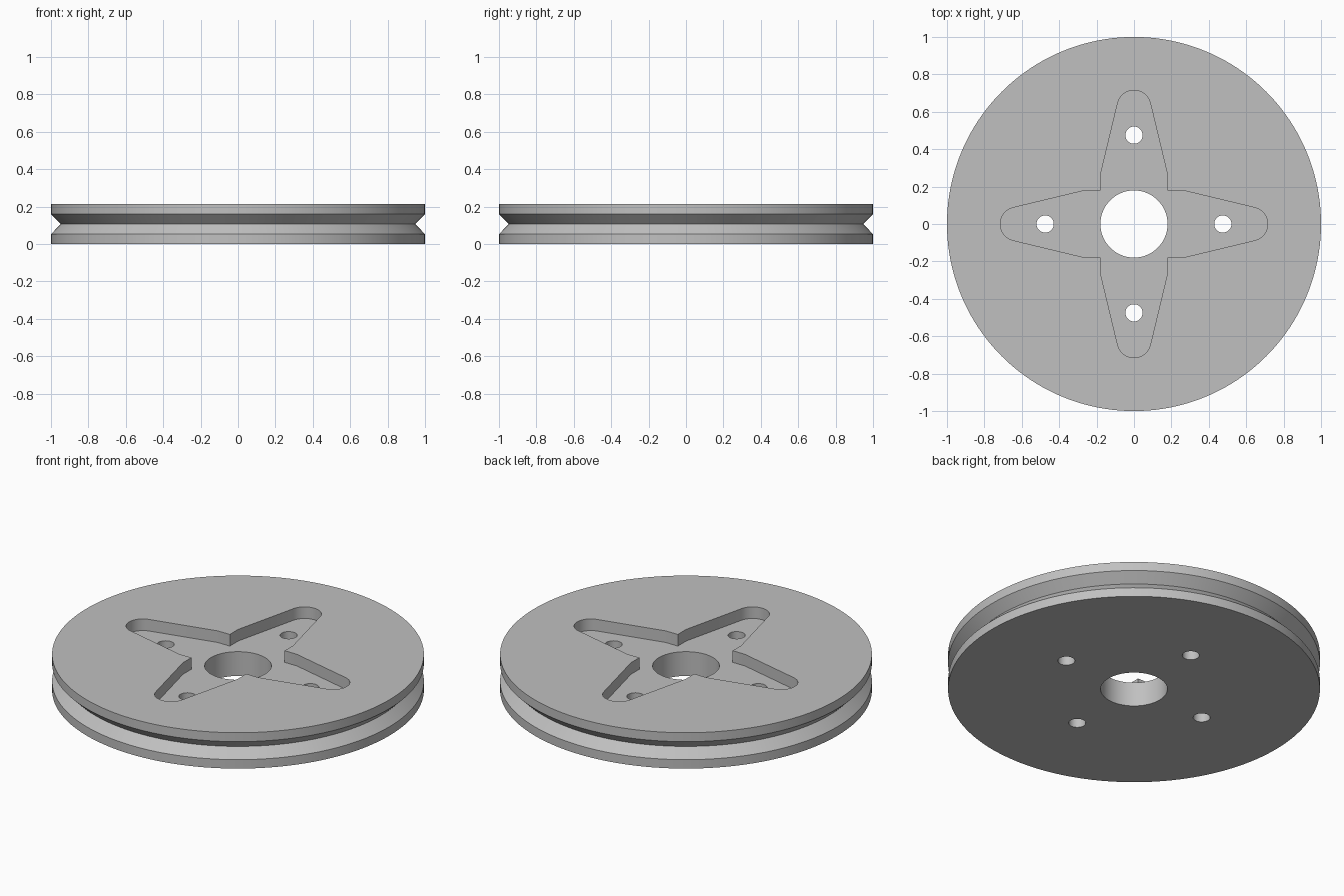
import bpy, bmesh
from math import sin, cos, pi, radians

cube = bpy.data.objects.get("Cube")
if cube:
    bpy.data.objects.remove(cube, do_unlink=True)

HEIGHT = 0.213
FLOOR = 0.144      # floor of the cross-shaped recess
BORE = 0.18

grey = bpy.data.materials.new("plain grey")
grey.use_nodes = True
grey.diffuse_color = (0.53, 0.53, 0.53, 1)
grey.node_tree.nodes["Principled BSDF"].inputs["Base Color"].default_value = (0.53, 0.53, 0.53, 1)


def make_object(name, bm):
    bmesh.ops.recalc_face_normals(bm, faces=bm.faces)
    mesh = bpy.data.meshes.new(name)
    bm.to_mesh(mesh)
    bm.free()
    mesh.materials.append(grey)
    obj = bpy.data.objects.new(name, mesh)
    bpy.context.collection.objects.link(obj)
    return obj


def lathe(name, profile, segments):
    """Stack of rings from (radius, z) pairs, capped at both ends."""
    bm = bmesh.new()
    rings = [[bm.verts.new((r * cos(2 * pi * i / segments), r * sin(2 * pi * i / segments), z))
              for i in range(segments)] for r, z in profile]
    for a, b in zip(rings, rings[1:]):
        for i in range(segments):
            j = (i + 1) % segments
            bm.faces.new((a[i], a[j], b[j], b[i]))
    bm.faces.new(rings[0])
    bm.faces.new(rings[-1])
    return make_object(name, bm)


def prism(name, outline, z0, z1):
    bm = bmesh.new()
    face = bm.faces.new([bm.verts.new((x, y, z0)) for x, y in outline])
    top = bmesh.ops.extrude_face_region(bm, geom=[face])["geom"]
    bmesh.ops.translate(bm, vec=(0, 0, z1 - z0),
                        verts=[v for v in top if isinstance(v, bmesh.types.BMVert)])
    return make_object(name, bm)


def cut(target, cutter):
    mod = target.modifiers.new(cutter.name, 'BOOLEAN')
    mod.operation = 'DIFFERENCE'
    mod.solver = 'EXACT'
    mod.object = cutter
    bpy.context.view_layer.objects.active = target
    bpy.ops.object.modifier_apply(modifier=mod.name)
    bpy.data.objects.remove(cutter, do_unlink=True)


# Disc with a V groove around the rim
wheel = lathe("pulley_wheel", [(1, 0), (1, 0.053), (0.947, 0.107), (1, 0.16), (1, HEIGHT)], 160)

# Four tapering, round-tipped arms joined at square inner corners
arm = [(BORE, BORE), (BORE, 0.26)]
for k in range(17):
    a = radians(13 + 154 * k / 16)
    arm.append((0.09 * cos(a), 0.625 + 0.09 * sin(a)))
arm.append((-BORE, 0.26))
outline = []
for quarter in range(4):
    c, s = (1, 0, -1, 0)[quarter], (0, 1, 0, -1)[quarter]
    outline += [(x * c - y * s, x * s + y * c) for x, y in arm]
cut(wheel, prism("cross_recess", outline, FLOOR, HEIGHT + 0.1))

# Centre bore and four bolt holes
cut(wheel, lathe("centre_bore", [(BORE - 0.0005, -0.1), (BORE - 0.0005, HEIGHT + 0.1)], 64))
for quarter in range(4):
    hole = lathe("bolt_hole", [(0.046, -0.1), (0.046, HEIGHT + 0.1)], 32)
    hole.location = (0.475 * cos(quarter * pi / 2), 0.475 * sin(quarter * pi / 2), 0)
    bpy.context.view_layer.update()
    cut(wheel, hole)

# Smooth curved walls, crisp edges
bpy.ops.object.select_all(action='DESELECT')
wheel.select_set(True)
bpy.context.view_layer.objects.active = wheel
bpy.ops.object.shade_smooth_by_angle(angle=radians(30))
